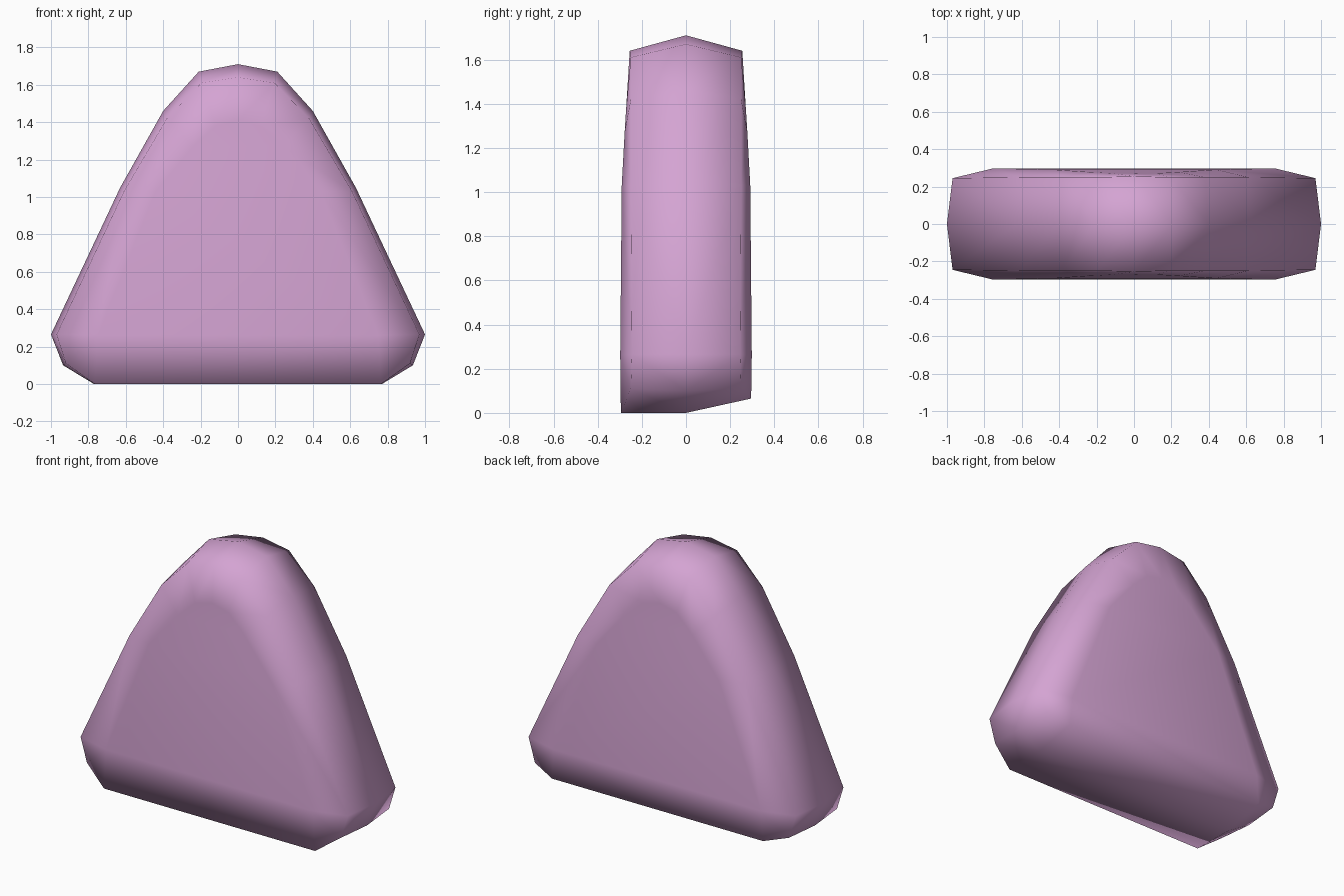
import bpy, bmesh

if "Cube" in bpy.data.objects:
    bpy.data.objects.remove(bpy.data.objects["Cube"])

# Half outlines (right side, bottom to top): middle ring, rim ring, inset face ring
MID = [(.77, 0, 0), (.935, 0, .10), (1, 0, .265), (.63, 0, 1.05),
       (.40, 0, 1.46), (.21, 0, 1.67), (0, 0, 1.71)]
RIM = [(.765, .295, 0), (.92, .25, .11), (.97, .245, .265), (.61, .25, 1.03),
       (.38, .25, 1.42), (.195, .25, 1.61), (0, .255, 1.64)]
FACE = [(.75, .298, .26), (.75, .298, .26), (.75, .298, .26), (.44, .291, 1.03),
        (.24, .278, 1.27), (.12, .271, 1.38), (0, .269, 1.41)]
BACK_LIFT = .065  # the underside slopes up toward the back

bm = bmesh.new()


def ring(half, side, lift=0):
    pts = [(x, y * side, max(z, lift)) for x, y, z in half]
    pts += [(-x, y, z) for x, y, z in reversed(pts[:-1])]
    return [bm.verts.new(p) for p in pts]


def bridge(a, b):
    n = len(a)
    for i in range(n):
        j = (i + 1) % n
        bm.faces.new((a[i], a[j], b[j], b[i]))


# Rounded edge and broad face on each side
middle = ring(MID, 1)
for side in (-1, 1):
    rim = ring(RIM, side, BACK_LIFT if side > 0 else 0)
    face = ring(FACE, side)
    bridge(middle, rim)
    bridge(rim, face)
    n = len(face)
    for i in range(2, 5):
        bm.faces.new((face[i], face[i + 1], face[n - 2 - i], face[n - 1 - i]))
    bm.faces.new((face[5], face[6], face[7]))

bmesh.ops.remove_doubles(bm, verts=bm.verts, dist=.0005)
bmesh.ops.recalc_face_normals(bm, faces=bm.faces)
for f in bm.faces:
    f.smooth = True

mesh = bpy.data.meshes.new("rounded_wedge")
bm.to_mesh(mesh)
bm.free()
wedge = bpy.data.objects.new("rounded_wedge", mesh)
bpy.context.collection.objects.link(wedge)

pink = bpy.data.materials.new("soft pink")
pink.diffuse_color = (.66, .37, .65, 1)
pink.use_nodes = True
pink.node_tree.nodes["Principled BSDF"].inputs["Base Color"].default_value = pink.diffuse_color
mesh.materials.append(pink)
